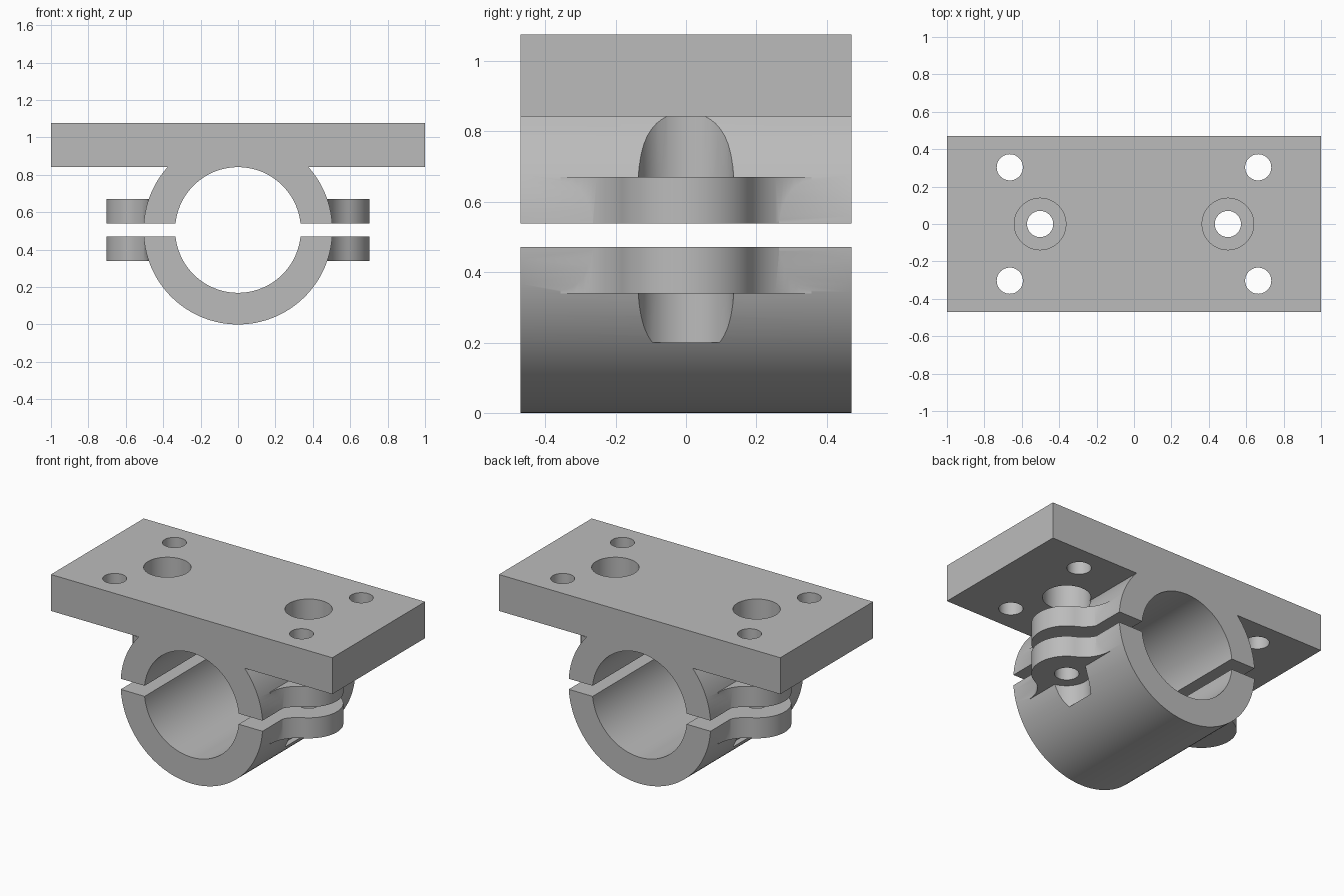
import bpy, bmesh
from math import sin, cos, atan2, asin, pi, radians
from mathutils import Vector

# Main dimensions
HALF_Y = 0.471
MID = 0.505                      # height of the clamp axis
R_OUT, R_IN = 0.505, 0.336
PLATE_Z, TOP = 0.842, 1.076
GAP = 0.034                      # half the split between the halves
LUG_X, LUG_R, LUG_Z = 0.502, 0.202, 0.166
HOLE_R, BORE_R = 0.07, 0.138

if "Cube" in bpy.data.objects:
    bpy.data.objects.remove(bpy.data.objects["Cube"])

metal = bpy.data.materials.new("plain grey")
GREY = (0.5, 0.5, 0.5, 1)
metal.diffuse_color = GREY
metal.use_nodes = True
metal.node_tree.nodes["Principled BSDF"].inputs["Base Color"].default_value = GREY


def arc(cx, cy, r, a0, a1, n):
    return [(cx + r * cos(a0 + (a1 - a0) * i / n),
             cy + r * sin(a0 + (a1 - a0) * i / n)) for i in range(n + 1)]


def extrude(name, points, lo, hi, along="z"):
    """Solid from a flat outline, extruded along z or along y."""
    bm = bmesh.new()
    place = (lambda p: (p[0], p[1], lo)) if along == "z" else (lambda p: (p[0], lo, p[1]))
    face = bm.faces.new([bm.verts.new(place(p)) for p in points])
    moved = bmesh.ops.extrude_face_region(bm, geom=[face])["geom"]
    step = Vector((0, 0, hi - lo)) if along == "z" else Vector((0, hi - lo, 0))
    bmesh.ops.translate(bm, vec=step, verts=[v for v in moved if isinstance(v, bmesh.types.BMVert)])
    bmesh.ops.recalc_face_normals(bm, faces=bm.faces)
    mesh = bpy.data.meshes.new(name)
    bm.to_mesh(mesh)
    bm.free()
    mesh.materials.append(metal)
    ob = bpy.data.objects.new(name, mesh)
    bpy.context.collection.objects.link(ob)
    return ob


def cylinder(name, x, y, r, lo, hi, n=48):
    return extrude(name, arc(x, y, r, 0, 2 * pi, n)[:-1], lo, hi)


def combine(body, tool, operation):
    """Apply one boolean and remove its tool."""
    mod = body.modifiers.new(operation.lower(), "BOOLEAN")
    mod.operation, mod.solver, mod.object = operation, "EXACT", tool
    bpy.context.view_layer.objects.active = body
    bpy.ops.object.modifier_apply(modifier=mod.name)
    bpy.data.objects.remove(tool)


# Plate and round clamp body as one side-to-side profile
a = asin((PLATE_Z - MID) / R_OUT)
outline = arc(0, MID, R_OUT, pi - a, 2 * pi + a, 96)
outline += [(1, PLATE_Z), (1, TOP), (-1, TOP), (-1, PLATE_Z)]
body = extrude("clamp", outline, -HALF_Y, HALF_Y, "y")

# Screw head recesses, above and below the lugs
for s in (-1, 1):
    combine(body, cylinder("upper_recess", s * LUG_X, 0, BORE_R, MID, TOP + 0.1), "DIFFERENCE")
    combine(body, cylinder("lower_recess", s * LUG_X, 0, BORE_R, 0.2, MID), "DIFFERENCE")

# Rounded lugs flowing into the clamp through concave fillets
root_x, end_y = 0.48, 0.357
d = LUG_X - root_x
fillet = (end_y ** 2 + d ** 2 - LUG_R ** 2) / (2 * (LUG_R + d))
fx = root_x + fillet
t = atan2(end_y, fx - LUG_X)
half = arc(LUG_X, 0, LUG_R, 0, t, 16) + arc(fx, end_y, fillet, t + pi, pi, 16)[1:]
half += [(0.35, end_y)]
lug = [(x, -y) for x, y in reversed(half[1:])] + half
for s in (-1, 1):
    points = [(s * x, y) for x, y in lug]
    combine(body, extrude("lug", points, MID - LUG_Z, MID + LUG_Z), "UNION")

# Main bore and the split between the two halves
bore = extrude("bore", arc(0, MID, R_IN, 0, 2 * pi, 96)[:-1], -1, 1, "y")
combine(body, bore, "DIFFERENCE")
square = [(-2, -2), (2, -2), (2, 2), (-2, 2)]
combine(body, extrude("split", square, MID - GAP, MID + GAP), "DIFFERENCE")

# Screw holes through the lugs and mounting holes through the plate
for s in (-1, 1):
    combine(body, cylinder("screw_hole", s * LUG_X, 0, HOLE_R, 0.25, 0.75), "DIFFERENCE")
    for y in (-0.303, 0.303):
        combine(body, cylinder("mount_hole", s * 0.664, y, HOLE_R, 0.75, TOP + 0.1), "DIFFERENCE")

# Separate the plate bracket from the lower cap
bpy.ops.object.select_all(action="DESELECT")
body.select_set(True)
bpy.context.view_layer.objects.active = body
bpy.ops.mesh.separate(type="LOOSE")
for ob in bpy.context.selected_objects:
    high = max(v.co.z for v in ob.data.vertices) > MID
    ob.name = "mounting_bracket" if high else "lower_clamp_cap"
bpy.ops.object.shade_smooth_by_angle(angle=radians(30))
